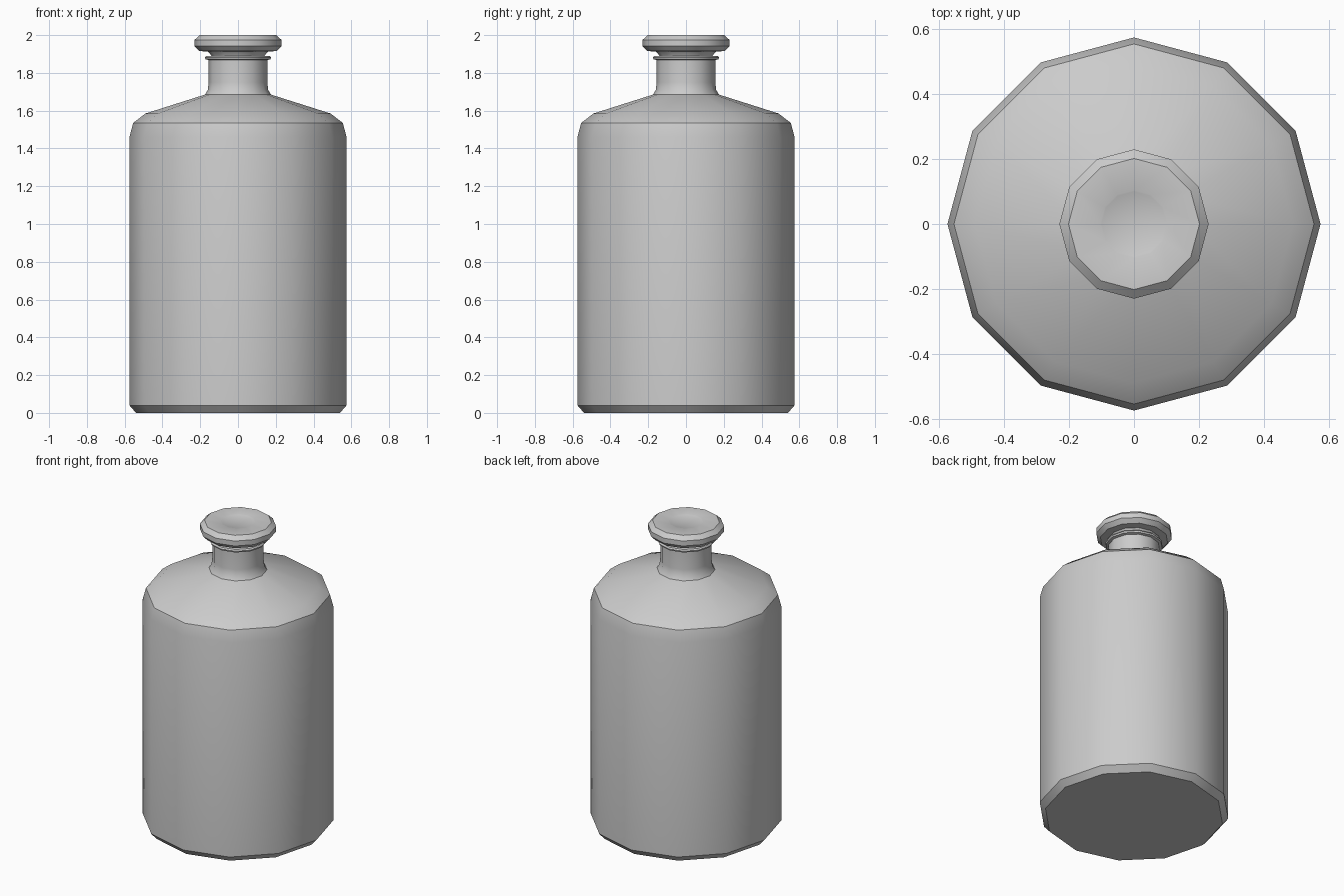
import bpy, bmesh, math

if "Cube" in bpy.data.objects:
    bpy.data.objects.remove(bpy.data.objects["Cube"])

SIDES = 12


def lathe(name, profile, angle=35):
    """Revolve (radius, z) points around z; radius 0 closes with a pole."""
    bm = bmesh.new()
    rings = []
    for r, z in profile:
        if r == 0:
            rings.append([bm.verts.new((0, 0, z))] * SIDES)
        else:
            rings.append([bm.verts.new((r * math.cos(math.tau * i / SIDES),
                                        r * math.sin(math.tau * i / SIDES), z))
                          for i in range(SIDES)])
    for a, b in zip(rings, rings[1:]):
        for i in range(SIDES):
            j = (i + 1) % SIDES
            bm.faces.new(list(dict.fromkeys((a[i], a[j], b[j], b[i]))))
    bmesh.ops.recalc_face_normals(bm, faces=bm.faces)
    mesh = bpy.data.meshes.new(name)
    bm.to_mesh(mesh)
    bm.free()
    obj = bpy.data.objects.new(name, mesh)
    bpy.context.collection.objects.link(obj)
    bpy.ops.object.select_all(action='DESELECT')
    obj.select_set(True)
    bpy.context.view_layer.objects.active = obj
    bpy.ops.object.shade_smooth_by_angle(angle=math.radians(angle))
    return obj


# Bottle: chamfered base, straight body, rounded shoulder, neck and thin lip
lathe("bottle", [
    (0, 0), (0.54, 0), (0.575, 0.04), (0.575, 1.46), (0.555, 1.535),
    (0.49, 1.585), (0.175, 1.685), (0.16, 1.71), (0.155, 1.75),
    (0.155, 1.868), (0.172, 1.872), (0.175, 1.882), (0.168, 1.89),
    (0.13, 1.89), (0.125, 1.86)])

# Stopper: tapered plug, flared collar and bevelled disc cap
lathe("stopper", [
    (0, 1.78), (0.115, 1.78), (0.135, 1.885), (0.158, 1.912),
    (0.205, 1.916), (0.23, 1.942), (0.23, 1.975), (0.202, 2.0),
    (0.104, 2.0), (0.1, 1.998), (0, 1.998)])
